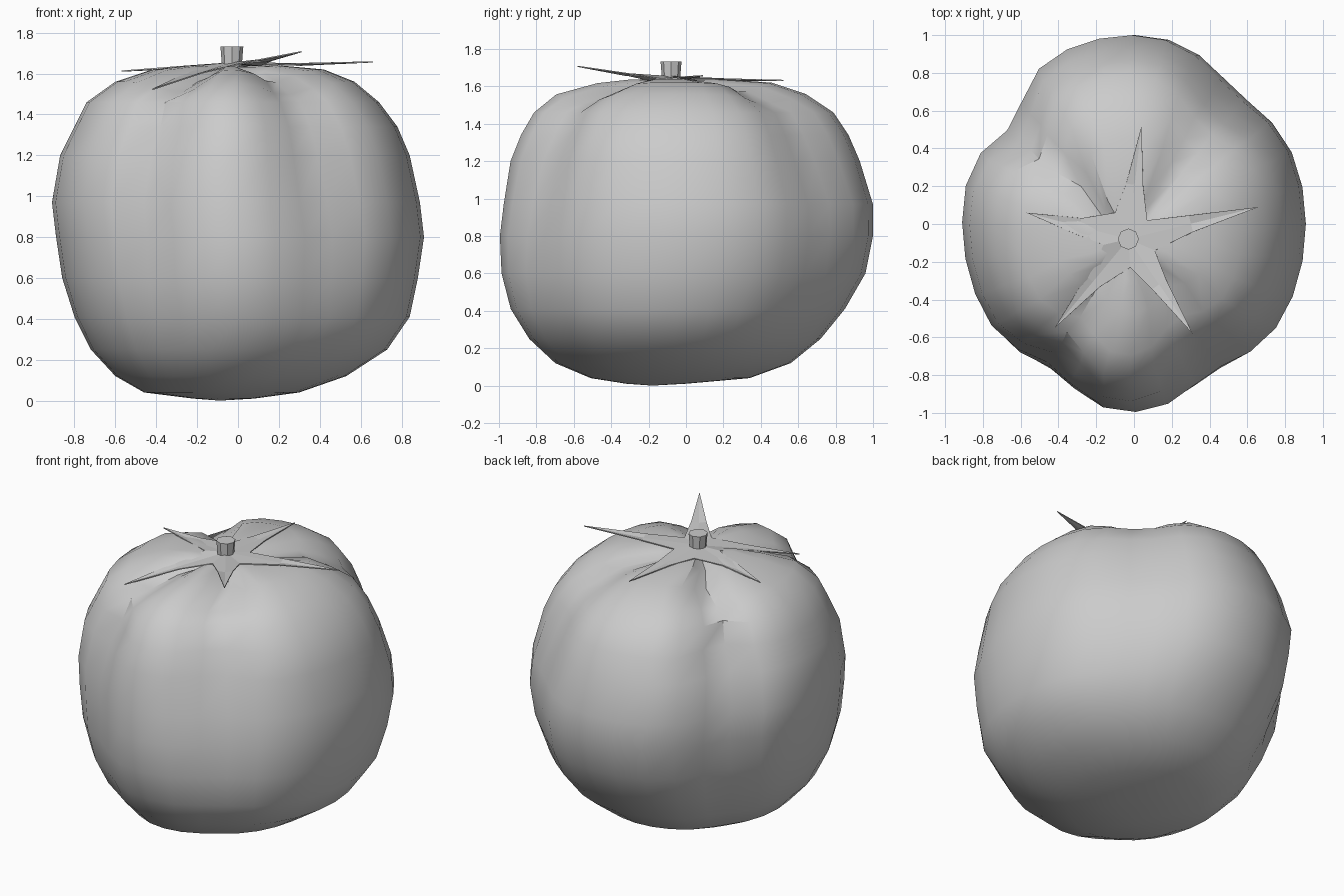
import bpy
import bmesh
from math import cos, sin, tau, exp, degrees
from mathutils import Vector

default = bpy.data.objects.get("Cube")
if default:
    bpy.data.objects.remove(default, do_unlink=True)

grey = bpy.data.materials.new("plain_grey")
grey.use_nodes = True
colour = (0.6, 0.6, 0.6, 1)
grey.diffuse_color = colour
grey.node_tree.nodes["Principled BSDF"].inputs["Base Color"].default_value = colour


def finish(bm, name, smooth_angle=None):
    """Turn a bmesh into a named, coloured object."""
    mesh = bpy.data.meshes.new(name)
    bm.to_mesh(mesh)
    bm.free()
    mesh.materials.append(grey)
    obj = bpy.data.objects.new(name, mesh)
    bpy.context.collection.objects.link(obj)
    if smooth_angle:
        bpy.ops.object.select_all(action="DESELECT")
        obj.select_set(True)
        bpy.context.view_layer.objects.active = obj
        bpy.ops.object.shade_smooth_by_angle(angle=smooth_angle)
    return obj


# Creases between the lobes: direction in degrees, depth, width in degrees
CREASES = [(50, 0.08, 18), (143, 0.11, 13), (238, 0.09, 14), (300, 0.10, 17)]


def crease_depth(angle):
    total = 0
    for direction, depth, width in CREASES:
        away = (degrees(angle) - direction + 180) % 360 - 180
        total += depth * exp(-(away / width) ** 2)
    return total


def crease_strength(z):
    """Faint underneath, full at the waist, deepest on the shoulders."""
    if z < 0.8:
        return 0.25 + 0.75 * z / 0.8
    return 1 + 0.9 * min(1, max(0, (z - 0.9) / 0.5))


# Fruit body: height, then left, right, front and back reach of each ring
RINGS = [
    (0.01, -0.22, 0.08, -0.32, 0.00),
    (0.04, -0.46, 0.30, -0.51, 0.34),
    (0.12, -0.60, 0.53, -0.70, 0.56),
    (0.25, -0.72, 0.73, -0.84, 0.72),
    (0.41, -0.80, 0.84, -0.94, 0.85),
    (0.60, -0.86, 0.88, -0.99, 0.96),
    (0.80, -0.89, 0.91, -1.00, 1.00),
    (0.97, -0.91, 0.89, -0.98, 1.00),
    (1.20, -0.87, 0.84, -0.945, 0.93),
    (1.34, -0.80, 0.78, -0.89, 0.87),
    (1.46, -0.74, 0.69, -0.82, 0.79),
    (1.56, -0.60, 0.57, -0.70, 0.64),
    (1.62, -0.42, 0.42, -0.48, 0.46),
    (1.64, -0.24, 0.20, -0.30, 0.17),
]
SIDES = 32

bm = bmesh.new()
rings = []
for z, left, right, front, back in RINGS:
    ring = []
    for i in range(SIDES):
        angle = tau * i / SIDES
        dip = crease_depth(angle) * crease_strength(z)
        x = (left + right) / 2 + (right - left) / 2 * cos(angle) * (1 - dip)
        y = (front + back) / 2 + (back - front) / 2 * sin(angle) * (1 - dip)
        sink = 0.35 * dip if z > 1.5 else 0
        ring.append(bm.verts.new((x, y, z - sink)))
    rings.append(ring)
for lower, upper in zip(rings, rings[1:]):
    for i in range(SIDES):
        j = (i + 1) % SIDES
        bm.faces.new((lower[i], lower[j], upper[j], upper[i]))
bottom = bm.verts.new((-0.09, -0.18, 0))
top = bm.verts.new((-0.03, -0.08, 1.63))
for i in range(SIDES):
    j = (i + 1) % SIDES
    bm.faces.new((bottom, rings[0][j], rings[0][i]))
    bm.faces.new((top, rings[-1][i], rings[-1][j]))
finish(bm, "fruit_body", 0.6)

# Leafy star: five pointed sepals, each folded along its middle
TIPS = [(0.66, 0.09, 1.66), (0.04, 0.52, 1.635), (-0.57, 0.06, 1.615),
        (-0.42, -0.55, 1.525), (0.31, -0.58, 1.71)]
NOTCHES = [(0.07, 0.02), (-0.10, 0.06), (-0.16, -0.11), (-0.02, -0.23), (0.11, -0.14)]
HUB = Vector((-0.03, -0.08, 1.655))

bm = bmesh.new()
hub = bm.verts.new(HUB)
notches = [bm.verts.new((x, y, 1.643)) for x, y in NOTCHES]
for k, tip_point in enumerate(TIPS):
    tip_at = Vector(tip_point)
    along = tip_at - HUB
    side = Vector((-along.y, along.x, 0)).normalized() * 0.045
    middle = HUB + along * 0.48
    middle.z = 0.35 * tip_at.z + 0.65 * 1.647
    tip = bm.verts.new(tip_at)
    ridge = bm.verts.new(middle - Vector((0, 0, 0.008)))
    edges = [bm.verts.new(middle + side), bm.verts.new(middle - side)]
    bm.faces.new((hub, ridge, edges[0], notches[k]))
    bm.faces.new((hub, notches[k - 1], edges[1], ridge))
    bm.faces.new((ridge, tip, edges[0]))
    bm.faces.new((ridge, edges[1], tip))
sepals = finish(bm, "sepals")
thickness = sepals.modifiers.new("thickness", "SOLIDIFY")
thickness.thickness = 0.006

# Short cut stem, slightly flared at the top
bm = bmesh.new()
bmesh.ops.create_cone(bm, cap_ends=True, segments=8, radius1=0.048, radius2=0.056, depth=0.1)
bmesh.ops.translate(bm, verts=bm.verts, vec=(-0.03, -0.08, 1.682))
finish(bm, "stem")
